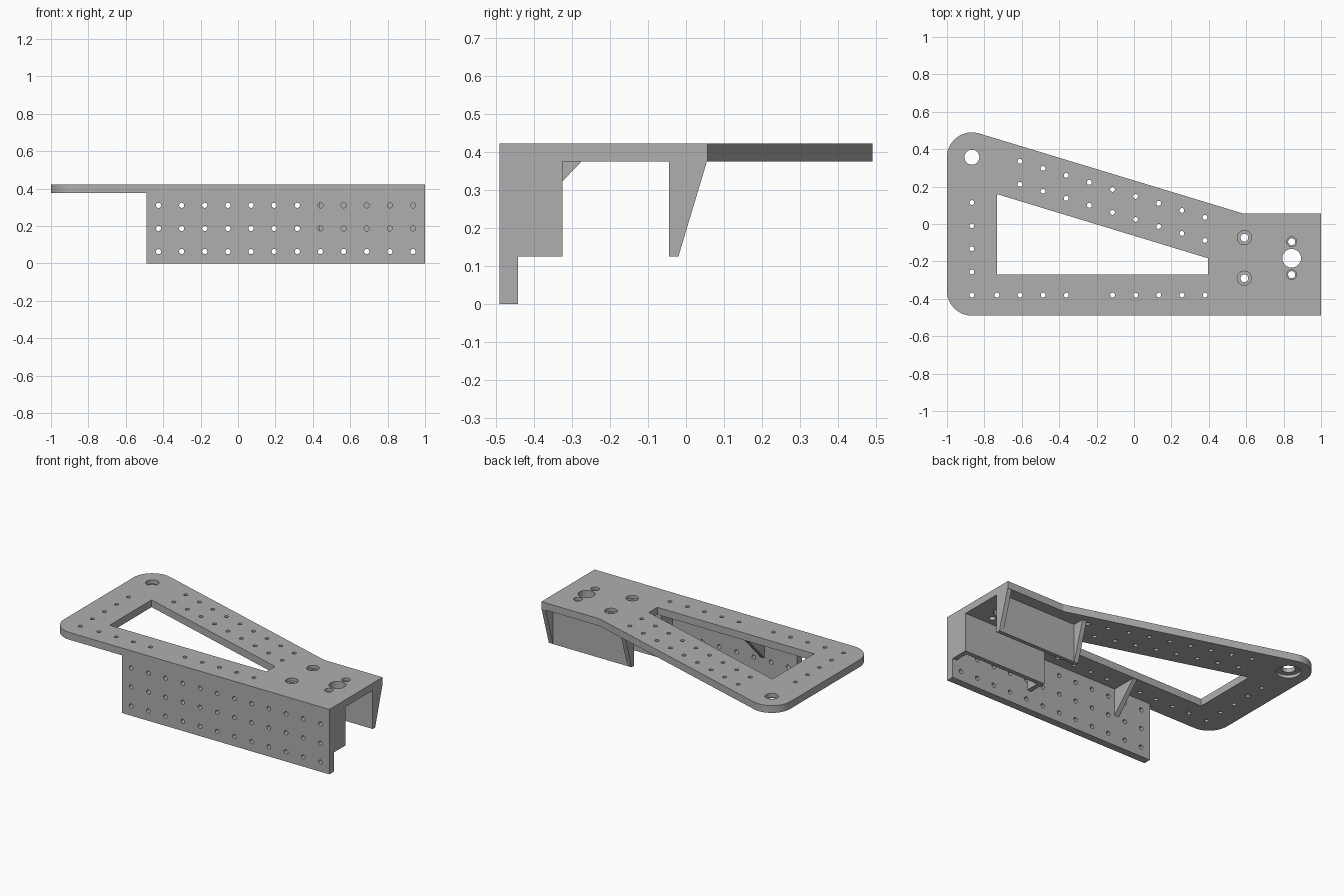
import bpy, bmesh, math
from mathutils import Matrix, Vector

cube = bpy.data.objects.get("Cube")
if cube:
    bpy.data.objects.remove(cube, do_unlink=True)

grey = bpy.data.materials.new("light grey")
grey.use_nodes = True
COLOUR = (0.43, 0.43, 0.43, 1)
grey.diffuse_color = COLOUR
grey.node_tree.nodes["Principled BSDF"].inputs["Base Color"].default_value = COLOUR

TOP, UNDER, LOW = 0.422, 0.375, 0.125
PITCH = 0.1237


def make_object(name, bm):
    bmesh.ops.recalc_face_normals(bm, faces=bm.faces)
    mesh = bpy.data.meshes.new(name)
    bm.to_mesh(mesh)
    bm.free()
    mesh.materials.append(grey)
    obj = bpy.data.objects.new(name, mesh)
    bpy.context.collection.objects.link(obj)
    return obj


def prism(name, points, offset):
    """Extrude a closed 3D polygon along an offset."""
    bm = bmesh.new()
    face = bm.faces.new([bm.verts.new(p) for p in points])
    new = bmesh.ops.extrude_face_region(bm, geom=[face])["geom"]
    verts = [v for v in new if isinstance(v, bmesh.types.BMVert)]
    bmesh.ops.translate(bm, verts=verts, vec=Vector(offset))
    return make_object(name, bm)


def box(name, x, y, z):
    corners = [(x[0], y[0], z[0]), (x[1], y[0], z[0]), (x[1], y[1], z[0]), (x[0], y[1], z[0])]
    return prism(name, corners, (0, 0, z[1] - z[0]))


def rib(name, x, profile, thick=0.03):
    """Plate across x with a (y, z) profile."""
    return prism(name, [(x, y, z) for y, z in profile], (thick, 0, 0))


def drills(holes, depth, rotation=Matrix()):
    """One cutter holding many cylinders: (position, radius)."""
    bm = bmesh.new()
    for pos, r in holes:
        bmesh.ops.create_cone(bm, cap_ends=True, segments=24 if r > 0.018 else 14,
                              radius1=r, radius2=r, depth=depth,
                              matrix=Matrix.Translation(pos) @ rotation)
    return make_object("cutter", bm)


def cut(obj, cutter):
    cutter.hide_render = True
    mod = obj.modifiers.new("cut", 'BOOLEAN')
    mod.operation, mod.solver, mod.object = 'DIFFERENCE', 'EXACT', cutter
    bpy.context.view_layer.objects.active = obj
    bpy.ops.object.modifier_apply(modifier=mod.name)
    bpy.data.objects.remove(cutter, do_unlink=True)


# Top plate: two rounded corners, a slanted back edge and a straight tab
def arc(cx, cy, r, start, end, n=14):
    angles = [math.radians(start + (end - start) * i / n) for i in range(n + 1)]
    return [(cx + r * math.cos(a), cy + r * math.sin(a)) for a in angles]


outline = arc(-0.867, 0.357, 0.133, 73.1, 180) + arc(-0.867, -0.357, 0.133, 180, 270)
outline += [(1, -0.49), (1, 0.057), (0.58, 0.057)]
plate = prism("top_plate", [(x, y, UNDER) for x, y in outline], (0, 0, TOP - UNDER))

# Trapezoid window
window = [(-0.733, 0.16), (-0.733, -0.27), (0.395, -0.27), (0.395, -0.183)]
cut(plate, prism("cutter", [(x, y, 0.3) for x, y in window], (0, 0, 0.2)))

# Small grid holes along the three arms, then the mounting holes
small = [(-0.867, -0.38 + PITCH * i) for i in range(5)]
small += [(-0.733 + PITCH * i, -0.38) for i in range(10) if i != 4]
small += [(-0.61 + PITCH * i, y - 0.0375 * i) for i in range(9) for y in (0.335, 0.212)]
mounts = [(-0.867, 0.357, 0.04), (0.843, -0.183, 0.05)]
mounts += [(0.843, y, 0.019) for y in (-0.095, -0.271)]
mounts += [(0.59, y, 0.021) for y in (-0.073, -0.29)]
holes = [((x, y, 0.4), 0.013) for x, y in small] + [((x, y, 0.4), r) for x, y, r in mounts]
cut(plate, drills(holes, 0.2))

# Counterbores: four from above, one from below
bores = [((0.59, y, TOP + 0.03), 0.038) for y in (-0.073, -0.29)]
bores += [((0.843, y, TOP + 0.03), 0.026) for y in (-0.095, -0.271)]
cut(plate, drills(bores, 0.1))
cut(plate, drills([((-0.867, 0.357, UNDER - 0.03), 0.072)], 0.1))

# Front wall with its three rows of holes
wall = box("front_wall", (-0.49, 1), (-0.49, -0.442), (0, UNDER))
rows = [((-0.425 + PITCH * i, -0.466, 0.063 + PITCH * j), 0.014)
        for i in range(12) for j in range(3)]
cut(wall, drills(rows, 0.2, Matrix.Rotation(math.pi / 2, 4, 'X')))

# Inner and rear walls under the tab, each with a rib at both ends
box("inner_wall", (0.405, 1), (-0.353, -0.325), (LOW, UNDER))
box("rear_wall", (0.405, 1), (-0.045, -0.02), (LOW, UNDER))
for side, x in (("left", 0.97), ("right", 0.405)):
    rib(side + "_inner_rib", x, [(-0.442, LOW), (-0.353, LOW), (-0.353, UNDER), (-0.442, UNDER)])
    rib(side + "_rear_rib", x, [(-0.02, LOW), (0.055, UNDER), (-0.02, UNDER)])

# Triangular brace behind the front wall
rib("front_brace", -0.255, [(-0.442, 0.2), (-0.275, UNDER), (-0.442, UNDER)])
